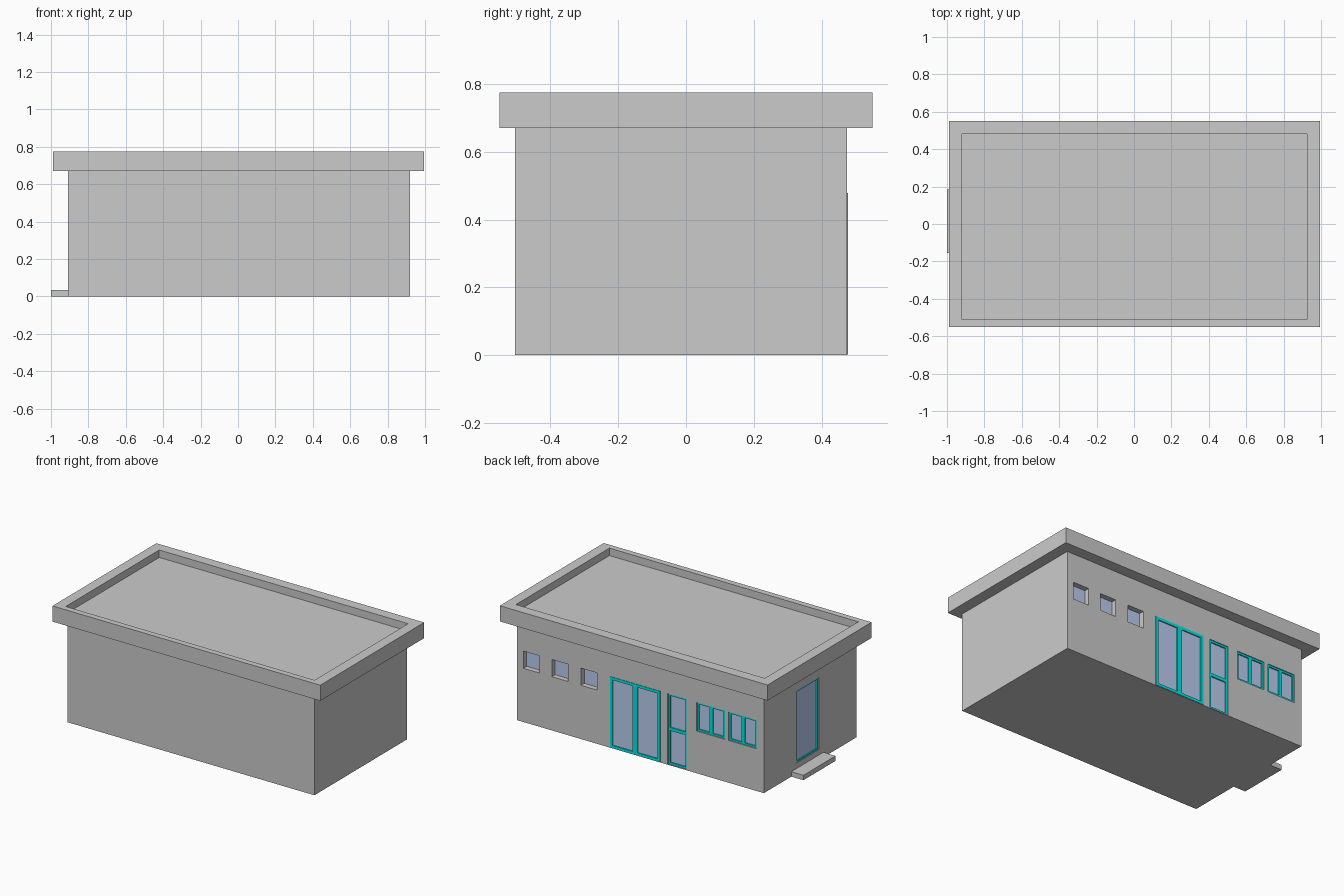
import bpy, bmesh
from mathutils import Matrix, Vector

if "Cube" in bpy.data.objects:
    bpy.data.objects.remove(bpy.data.objects["Cube"])


def material(name, rgb):
    m = bpy.data.materials.new(name)
    m.diffuse_color = (*rgb, 1)
    m.use_nodes = True
    m.node_tree.nodes["Principled BSDF"].inputs["Base Color"].default_value = m.diffuse_color
    return m


TEAL = material("teal_frame", (0.0, 0.8, 0.77))
GLASS = material("blue_glass", (0.5, 0.62, 0.88))


def boxes(name, spans, mat=None):
    """One object made of boxes, each given as ((x0,x1),(y0,y1),(z0,z1))."""
    bm = bmesh.new()
    for span in spans:
        lo = Vector([min(s) for s in span])
        hi = Vector([max(s) for s in span])
        bmesh.ops.create_cube(bm, size=1, matrix=Matrix.Translation((lo + hi) / 2)
                              @ Matrix.Diagonal((*(hi - lo), 1)))
    me = bpy.data.meshes.new(name)
    bm.to_mesh(me)
    bm.free()
    if mat:
        me.materials.append(mat)
    ob = bpy.data.objects.new(name, me)
    bpy.context.collection.objects.link(ob)
    return ob


def cut(ob, spans):
    """Subtract boxes from an object."""
    cutter = boxes("cutter", spans)
    cutter.hide_render = True
    mod = ob.modifiers.new("cut", 'BOOLEAN')
    mod.operation, mod.solver, mod.object = 'DIFFERENCE', 'EXACT', cutter
    bpy.context.view_layer.objects.active = ob
    bpy.ops.object.modifier_apply(modifier=mod.name)
    bpy.data.objects.remove(cutter)


BACK, LEFT = 0.475, -0.91


def on_back(u, z, d):
    """Span on the back wall; d is depth behind the wall face."""
    return (u, (BACK - d[0], BACK - d[1]), z)


def on_left(u, z, d):
    """Span on the left wall."""
    return ((LEFT + d[0], LEFT + d[1]), u, z)


openings = []


def glazing(name, place, u, z, face, glass, rim=0.0, mullion=0.0, transom=0.0):
    """Wall opening with a rim, optional centre bars, and a glass pane."""
    openings.append(place(u, z, (-0.05, glass + 0.01)))
    boxes(name + "_glass", [place(u, z, (glass, glass + 0.01))], GLASS)
    if not rim:
        return
    (u0, u1), (z0, z1), d = u, z, (face, glass + 0.002)
    inner = (u0 + rim, u1 - rim)
    bars = [place((u0, u0 + rim), z, d), place((u1 - rim, u1), z, d),
            place(inner, (z0, z0 + rim), d), place(inner, (z1 - rim, z1), d)]
    um, zm = (u0 + u1) / 2, (z0 + z1) / 2
    if mullion:
        bars.append(place((um - mullion / 2, um + mullion / 2), (z0 + rim, z1 - rim), d))
    if transom:
        bars.append(place(inner, (zm - transom / 2, zm + transom / 2), d))
    boxes(name + "_frame", bars, TEAL)


# Main block and entrance step
walls = boxes("walls", [((LEFT, 0.92), (-0.505, BACK), (0, 0.67))])
boxes("entrance_step", [((-1.0, LEFT), (-0.155, 0.185), (0, 0.033))])

# Overhanging flat roof with parapet
roof = boxes("roof", [((-0.99, 0.995), (-0.55, 0.55), (0.67, 0.775))])
cut(roof, [((-0.92, 0.925), (-0.51, 0.48), (0.725, 0.9))])

# Small recessed windows
for i, x in enumerate((0.813, 0.602, 0.386)):
    glazing(f"small_window_{i}", on_back, (x - 0.06, x + 0.06), (0.36, 0.475), 0, 0.035)

# Glazed doors on the back
glazing("double_door", on_back, (-0.142, 0.229), (0.002, 0.478), -0.003, 0.004,
        rim=0.019, mullion=0.036)
glazing("single_door", on_back, (-0.337, -0.197), (0.004, 0.477), 0.006, 0.014,
        rim=0.013, transom=0.022)

# Twin-pane windows on the back
for i, x in enumerate((-0.516, -0.753)):
    glazing(f"twin_window_{i}", on_back, (x - 0.104, x + 0.104), (0.283, 0.475),
            0.006, 0.014, rim=0.012, mullion=0.024)

# Side door
glazing("side_door", on_left, (-0.106, 0.13), (0.07, 0.553), 0.004, 0.012, rim=0.01)

cut(walls, openings)
